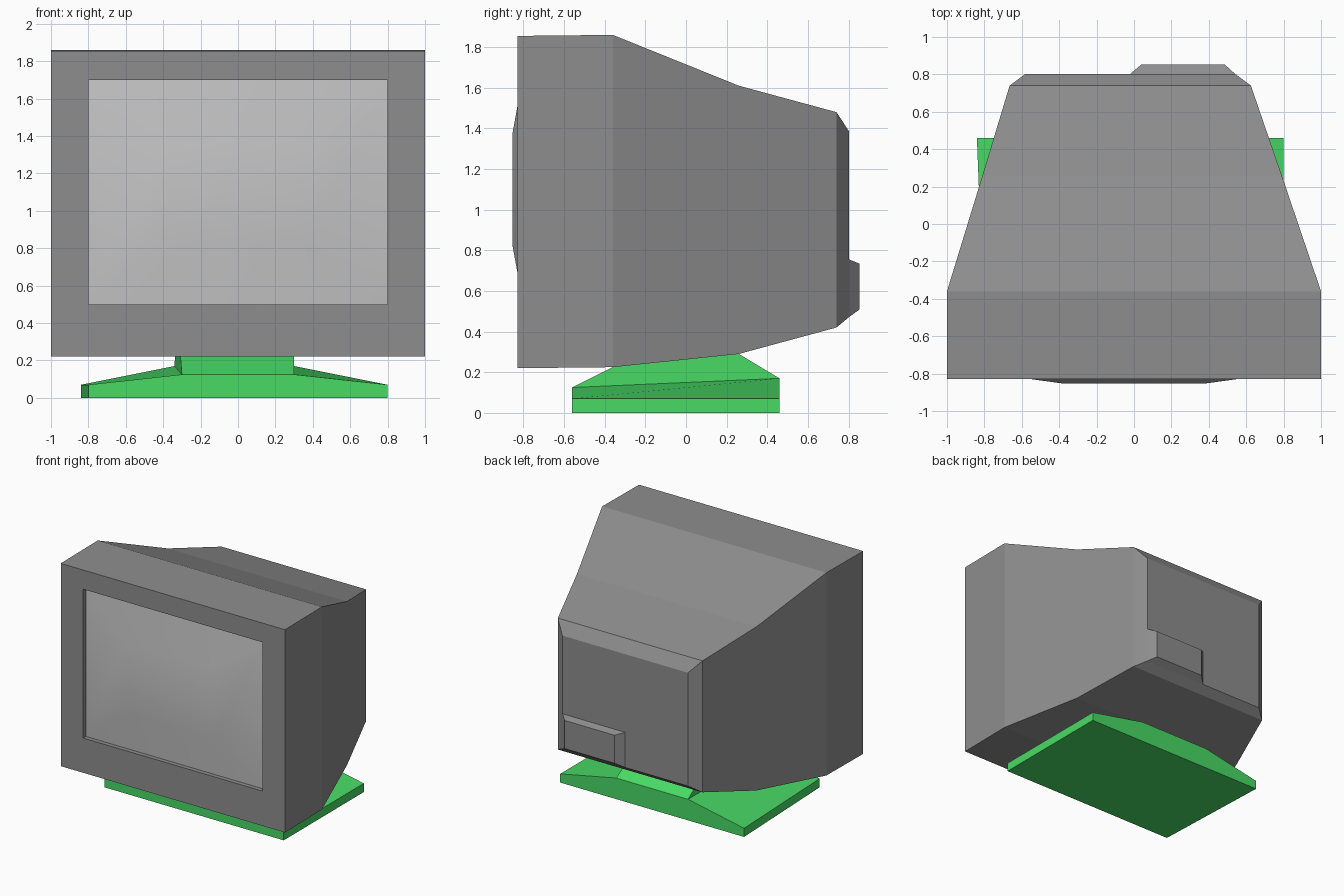
import bpy
import bmesh

cube = bpy.data.objects.get("Cube")
if cube:
    bpy.data.objects.remove(cube, do_unlink=True)


def material(name, colour):
    mat = bpy.data.materials.new(name)
    mat.use_nodes = True
    mat.diffuse_color = colour
    mat.node_tree.nodes["Principled BSDF"].inputs["Base Color"].default_value = colour
    return mat


def rect(y, x0, x1, z0, z1):
    """Four corners of an upright section at depth y."""
    return [(x0, y, z0), (x1, y, z0), (x1, y, z1), (x0, y, z1)]


def loft(name, rings, mat, cap_front=False, cap_back=False):
    """Skin a list of sections ordered from front to back."""
    bm = bmesh.new()
    loops = [[bm.verts.new(p) for p in ring] for ring in rings]
    for a, b in zip(loops, loops[1:]):
        for i in range(len(a)):
            j = (i + 1) % len(a)
            bm.faces.new((a[i], b[i], b[j], a[j]))
    if cap_front:
        bm.faces.new(loops[0])
    if cap_back:
        bm.faces.new(loops[-1][::-1])
    mesh = bpy.data.meshes.new(name)
    bm.to_mesh(mesh)
    bm.free()
    mesh.materials.append(mat)
    obj = bpy.data.objects.new(name, mesh)
    bpy.context.collection.objects.link(obj)
    return obj


grey = material("casing grey", (0.27, 0.27, 0.27, 1))
glass = material("screen light grey", (0.56, 0.56, 0.56, 1))
green = material("stand green", (0.065, 0.70, 0.13, 1))

# Casing: screen recess, front bezel, tapering shell and chamfered back
loft("casing", [
    rect(-0.795, -0.8, 0.8, 0.5, 1.7),
    rect(-0.83, -0.8, 0.8, 0.5, 1.7),
    rect(-0.83, -1, 1, 0.22, 1.855),
    rect(-0.36, -1, 1, 0.225, 1.86),
    rect(0.26, -0.81, 0.79, 0.29, 1.61),
    rect(0.74, -0.665, 0.625, 0.42, 1.48),
    rect(0.803, -0.58, 0.54, 0.472, 1.385),
], grey, cap_back=True)

# Raised connector block on the back
loft("rear_block", [
    rect(0.803, -0.02, 0.54, 0.472, 0.755),
    rect(0.853, 0.04, 0.485, 0.508, 0.735),
], grey, cap_back=True)

# Bulging screen
screen = loft("screen", [
    rect(-0.853, -0.38, 0.38, 0.82, 1.38),
    rect(-0.795, -0.8, 0.8, 0.5, 1.7),
], glass, cap_front=True)
for face in screen.data.polygons:
    face.use_smooth = True


# Stand plinth: thin slab with wings sloping up to the middle
def plinth_section(y, left, inner_left, ridge):
    return [(left, y, 0), (0.8, y, 0), (0.8, y, 0.07),
            (0.3, y, ridge), (inner_left, y, ridge), (left, y, 0.07)]


loft("stand_plinth", [
    plinth_section(-0.56, -0.8, -0.3, 0.125),
    plinth_section(0.46, -0.84, -0.34, 0.17),
], green, cap_front=True, cap_back=True)

# Stand neck: ramped wedge that carries the casing
neck_profile = [(-0.56, -0.3, 0.125), (-0.36, -0.308, 0.225),
                (0.26, -0.332, 0.29), (0.46, -0.34, 0.17)]
loft("stand_neck", [rect(y, left, 0.3, 0.06, top) for y, left, top in neck_profile], green)
